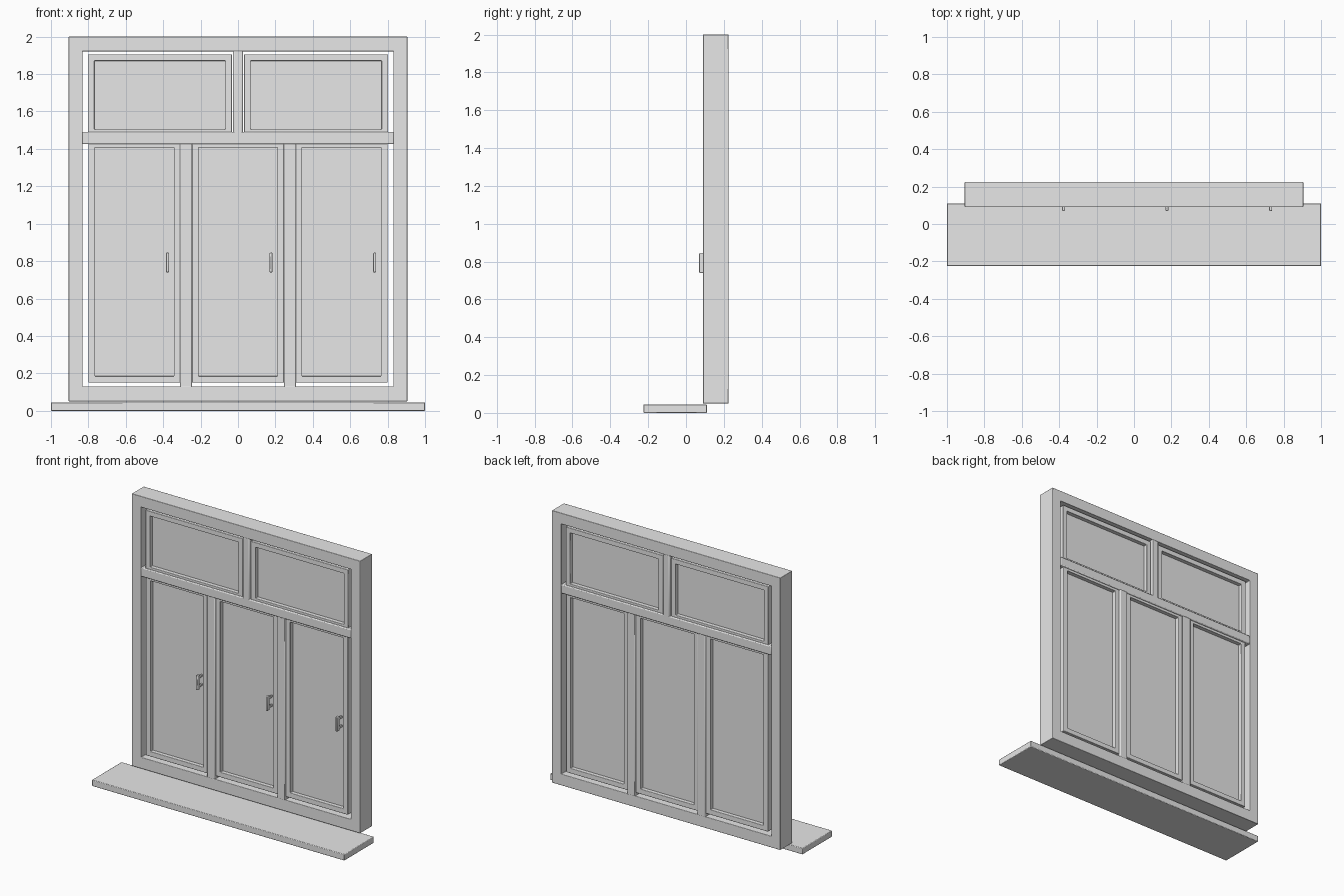
import bpy
import bmesh

cube = bpy.data.objects.get("Cube")
if cube:
    bpy.data.objects.remove(cube, do_unlink=True)

grey = bpy.data.materials.new("light_grey")
grey.use_nodes = True
COLOUR = (0.8, 0.8, 0.8, 1)
grey.diffuse_color = COLOUR
grey.node_tree.nodes["Principled BSDF"].inputs["Base Color"].default_value = COLOUR

FRONT, BACK = 0.09, 0.225


def finish(name, bm, bevel):
    """Turn a bmesh into a grey object with slightly rounded edges."""
    bmesh.ops.recalc_face_normals(bm, faces=bm.faces)
    mesh = bpy.data.meshes.new(name)
    bm.to_mesh(mesh)
    bm.free()
    mesh.materials.append(grey)
    obj = bpy.data.objects.new(name, mesh)
    bpy.context.collection.objects.link(obj)
    if bevel:
        mod = obj.modifiers.new("Bevel", "BEVEL")
        mod.width = bevel
        mod.segments = 2
    bpy.ops.object.select_all(action="DESELECT")
    obj.select_set(True)
    bpy.context.view_layer.objects.active = obj
    bpy.ops.object.shade_smooth_by_angle()
    return obj


def box(name, x, y, z, bevel=0.003):
    """Block between pairs of limits."""
    bm = bmesh.new()
    bmesh.ops.create_cube(bm, size=1)
    for v in bm.verts:
        v.co = [(lo + hi) / 2 + c * (hi - lo) for c, (lo, hi) in zip(v.co, (x, y, z))]
    return finish(name, bm, bevel)


def ring(name, x, y, z, side, low, high, bevel=0.003):
    """Rectangular frame with an open middle."""
    bm = bmesh.new()

    def loop(depth, ds, dl, dh):
        x0, x1, z0, z1 = x[0] + ds, x[1] - ds, z[0] + dl, z[1] - dh
        return [bm.verts.new((px, depth, pz))
                for px, pz in ((x0, z0), (x1, z0), (x1, z1), (x0, z1))]

    loops = [loop(y[0], 0, 0, 0), loop(y[0], side, low, high),
             loop(y[1], side, low, high), loop(y[1], 0, 0, 0)]
    for k, a in enumerate(loops):
        b = loops[(k + 1) % len(loops)]
        for i in range(4):
            j = (i + 1) % 4
            bm.faces.new((a[i], a[j], b[j], b[i]))
    return finish(name, bm, bevel)


def sash(name, x, z, rail=0.035):
    """Sash frame with its recessed pane."""
    ring(name + "_sash", x, (FRONT + 0.01, BACK - 0.01), z, rail, rail, rail)
    inset = rail - 0.005
    box(name + "_pane", (x[0] + inset, x[1] - inset), (0.13, 0.185),
        (z[0] + inset, z[1] - inset), 0)


# Sill and outer frame
box("sill", (-1, 1), (-0.225, 0.11), (0, 0.045), 0.004)
ring("outer_frame", (-0.905, 0.905), (FRONT, BACK), (0.05, 2), 0.073, 0.08, 0.078)

# Crossbar and upright bars
box("crossbar", (-0.834, 0.834), (FRONT, BACK), (1.425, 1.49), 0.006)
box("upper_mullion", (-0.026, 0.026), (FRONT, BACK), (1.46, 1.925), 0.006)
for side, x in (("right", -0.278), ("left", 0.278)):
    box(side + "_mullion", (x - 0.032, x + 0.032), (FRONT, BACK), (0.125, 1.43), 0.006)

# Two upper sashes
for side, s in (("right", -1), ("left", 1)):
    sash("upper_" + side, sorted((s * 0.032, s * 0.803)), (1.47, 1.906))

# Three lower sashes with handles
for side, x in (("right", -0.554), ("middle", 0), ("left", 0.554)):
    sash("lower_" + side, (x - 0.246, x + 0.246), (0.15, 1.443))
    hx = x + 0.177
    box(side + "_handle", (hx - 0.008, hx + 0.008), (0.07, 0.095), (0.74, 0.845), 0.004)
    for z in (0.76, 0.825):
        box(side + "_handle_post", (hx - 0.005, hx + 0.005), (0.09, 0.135),
            (z - 0.007, z + 0.007), 0)
